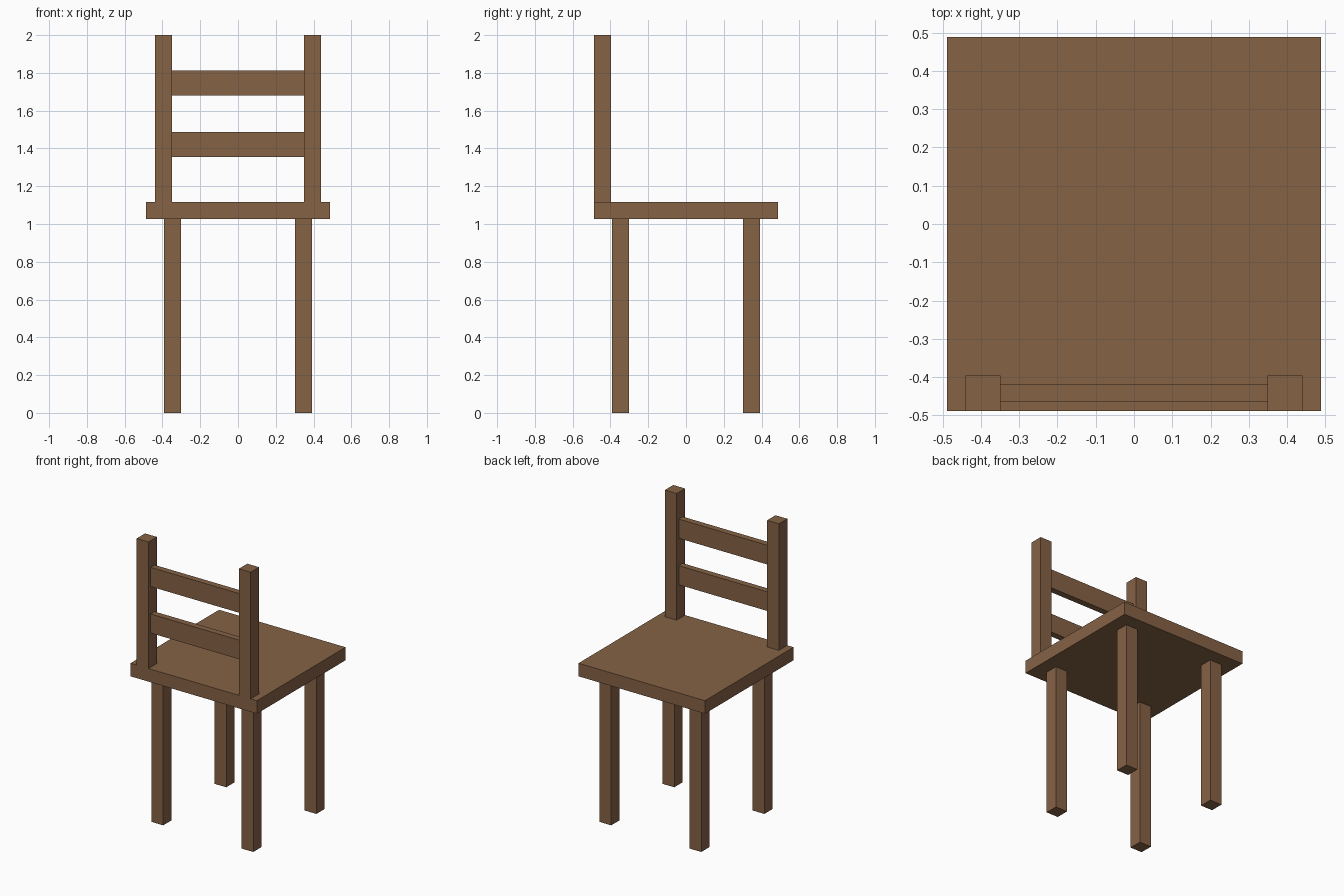
import bpy

if "Cube" in bpy.data.objects:
    bpy.data.objects.remove(bpy.data.objects["Cube"])

wood = bpy.data.materials.new("brown wood")
wood.diffuse_color = (0.235, 0.122, 0.06, 1)
wood.use_nodes = True
wood.node_tree.nodes["Principled BSDF"].inputs["Base Color"].default_value = wood.diffuse_color


def box(name, x, y, z):
    """Box spanning the (low, high) ranges on each axis."""
    spans = (x, y, z)
    bpy.ops.mesh.primitive_cube_add(size=1)
    ob = bpy.context.object
    ob.name = name
    centre = [(a + b) / 2 for a, b in spans]
    size = [b - a for a, b in spans]
    for v in ob.data.vertices:
        v.co = [c + s * p for c, s, p in zip(centre, size, v.co)]
    ob.data.materials.append(wood)
    return ob


def mirrored(side, low, high):
    return tuple(sorted((side * low, side * high)))


SEAT_BOTTOM, SEAT_TOP = 1.026, 1.117

# seat
box("seat", (-0.488, 0.488), (-0.488, 0.488), (SEAT_BOTTOM, SEAT_TOP))

for sx, side in ((-1, "left"), (1, "right")):
    # four legs, inset from the seat edge
    for sy, end in ((-1, "front"), (1, "rear")):
        box(f"{end}_leg_{side}", mirrored(sx, 0.302, 0.393),
            mirrored(sy, 0.302, 0.393), (0, SEAT_BOTTOM))
    # backrest posts
    box(f"back_post_{side}", mirrored(sx, 0.349, 0.44),
        (-0.488, -0.396), (SEAT_TOP, 2))

# backrest slats
for name, z in (("lower_slat", (1.355, 1.488)), ("upper_slat", (1.679, 1.813))):
    box(name, (-0.349, 0.349), (-0.463, -0.419), z)
